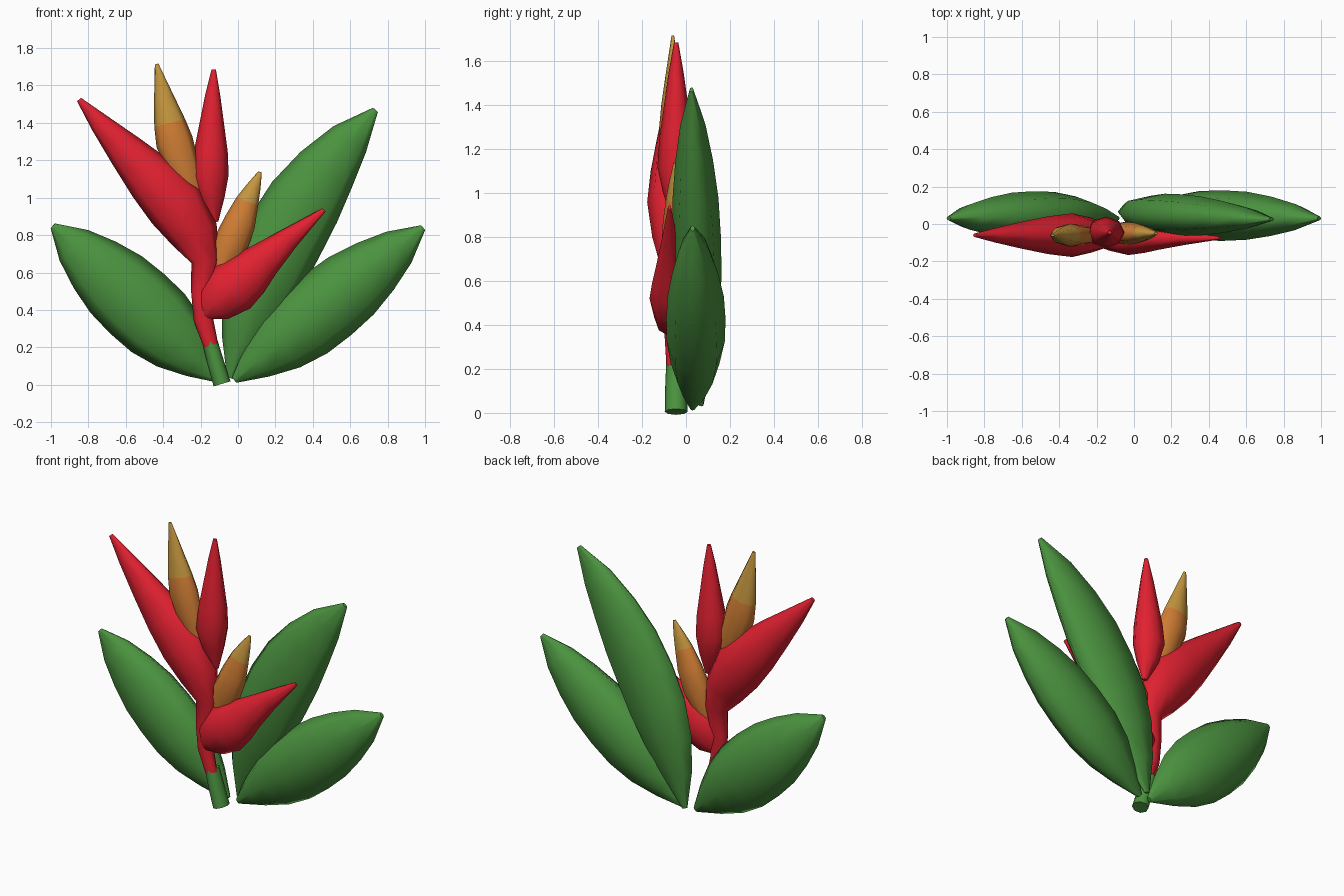
import bpy
import bmesh
import math
from mathutils import Vector

default_cube = bpy.data.objects.get("Cube")
if default_cube:
    bpy.data.objects.remove(default_cube, do_unlink=True)


def make_material(name, red, green, blue):
    material = bpy.data.materials.new(name)
    material.use_nodes = True
    colour = (red, green, blue, 1)
    material.diffuse_color = colour
    shader = next(n for n in material.node_tree.nodes if n.type == "BSDF_PRINCIPLED")
    shader.inputs["Base Color"].default_value = colour
    return material


leaf_green = make_material("leaf green", .07, .29, .05)
bract_red = make_material("bract red", .75, .015, .03)
petal_orange = make_material("petal orange", .64, .21, .035)
petal_gold = make_material("petal gold", .56, .31, .05)


def loft(name, rows, materials, sides=8, tip_height=None):
    """Loft closed elliptical rings along rows of (x, y, z, half width, half depth)."""
    mesh = bpy.data.meshes.new(name)
    bm = bmesh.new()
    centres = [Vector(row[:3]) for row in rows]
    rings = []
    for i, row in enumerate(rows):
        before = centres[max(i - 1, 0)]
        after = centres[min(i + 1, len(rows) - 1)]
        along = (after - before).normalized()
        across = along.cross(Vector((0, 1, 0))).normalized()
        outward = across.cross(along)
        ring = []
        for k in range(sides):
            angle = math.tau * k / sides
            offset = across * row[3] * math.cos(angle) + outward * row[4] * math.sin(angle)
            ring.append(bm.verts.new(centres[i] + offset))
        rings.append(ring)
    for lower, upper in zip(rings, rings[1:]):
        for k in range(sides):
            j = (k + 1) % sides
            bm.faces.new((lower[k], lower[j], upper[j], upper[k]))
    bm.faces.new(rings[0])
    bm.faces.new(rings[-1])
    bmesh.ops.recalc_face_normals(bm, faces=bm.faces[:])
    for face in bm.faces:
        face.smooth = len(face.verts) == 4
        # Petal tips take the second colour
        if tip_height and face.calc_center_median().z > tip_height:
            face.material_index = 1
    bm.to_mesh(mesh)
    bm.free()
    for material in materials:
        mesh.materials.append(material)
    part = bpy.data.objects.new(name, mesh)
    bpy.context.collection.objects.link(part)
    return part


# Relative fullness of every leaf from base to tip
LEAF_PROFILE = (.09, .5, .82, .98, 1, .95, .78, .52, .08)


def leaf(name, base, bend, tip, width, depth):
    """Leaf whose midrib is a quadratic curve."""
    base, bend, tip = Vector(base), Vector(bend), Vector(tip)
    rows = []
    for i, fullness in enumerate(LEAF_PROFILE):
        t = i / (len(LEAF_PROFILE) - 1)
        point = base * (1 - t) ** 2 + bend * 2 * t * (1 - t) + tip * t * t
        rows.append((*point, width * fullness, depth * fullness))
    return loft(name, rows, [leaf_green])


def flower_part(name, path, y, flatness, materials, tip_height=None):
    """Bract or petal from (x, z, half width) points at a constant depth."""
    rows = [(x, y, z, w, w * flatness) for x, z, w in path]
    return loft(name, rows, materials, tip_height=tip_height)


# Leaves
leaf("left_low_leaf", (-.02, .03, .025), (.47, .06, .42), (.99, .03, .84), .205, .135)
leaf("right_low_leaf", (-.09, .03, .025), (-.54, .06, .43), (-.99, .03, .85), .215, .13)
leaf("tall_back_leaf", (-.04, .07, .035), (.16, .05, .85), (.735, .025, 1.47), .215, .11)

# Stem
flower_part("stem", [(-.085, .005, .047), (-.12, .12, .045), (-.15, .23, .041)],
            -.045, 1.1, [leaf_green])

# Red bracts
flower_part("main_bract", [
    (-.145, .21, .04), (-.185, .35, .052), (-.195, .5, .056), (-.175, .66, .075),
    (-.23, .8, .13), (-.33, .96, .162), (-.46, 1.1, .14), (-.6, 1.25, .1),
    (-.74, 1.4, .055), (-.85, 1.525, .014)], -.06, .72, [bract_red])
flower_part("low_bract", [
    (-.18, .37, .03), (-.13, .43, .11), (-.03, .52, .147), (.055, .59, .128),
    (.135, .665, .1), (.27, .78, .06), (.46, .935, .012)], -.075, .62, [bract_red])
flower_part("upright_bract", [
    (-.12, .87, .015), (-.14, 1.0, .07), (-.15, 1.12, .1), (-.145, 1.25, .09),
    (-.14, 1.4, .065), (-.135, 1.55, .04), (-.13, 1.685, .012)], -.045, .85, [bract_red])

# Orange petals with golden tips
petal_colours = [petal_orange, petal_gold]
flower_part("tall_petal", [
    (-.21, .95, .03), (-.28, 1.12, .085), (-.34, 1.3, .1), (-.365, 1.4, .085),
    (-.395, 1.53, .055), (-.435, 1.715, .01)], -.06, .62, petal_colours, 1.42)
flower_part("short_petal", [
    (-.1, .58, .04), (-.045, .74, .095), (.01, .87, .085), (.05, .98, .062),
    (.085, 1.06, .038), (.118, 1.138, .01)], -.05, .65, petal_colours, .98)
